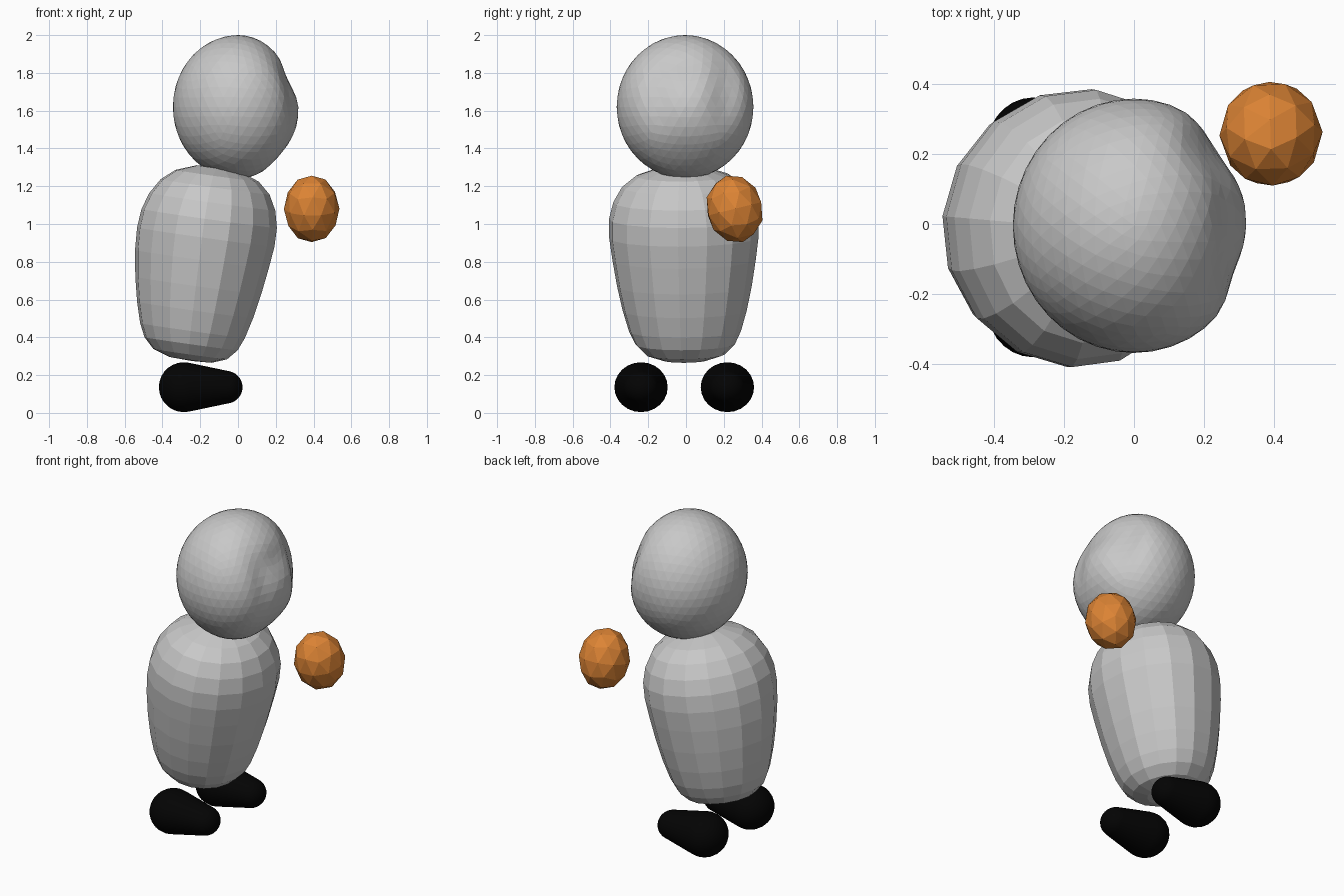
import bpy, bmesh, math
from mathutils import Matrix, Vector

if "Cube" in bpy.data.objects:
    bpy.data.objects.remove(bpy.data.objects["Cube"])


def material(name, rgb):
    m = bpy.data.materials.new(name)
    m.diffuse_color = (*rgb, 1)
    m.use_nodes = True
    m.node_tree.nodes["Principled BSDF"].inputs["Base Color"].default_value = m.diffuse_color
    return m


GREY = material("light grey", (0.58, 0.58, 0.58))
ORANGE = material("orange", (0.72, 0.23, 0.035))
BLACK = material("black", (0.001, 0.001, 0.001))


def finish(name, bm, mat, smooth=False):
    bmesh.ops.recalc_face_normals(bm, faces=bm.faces)
    for f in bm.faces:
        f.smooth = smooth
    me = bpy.data.meshes.new(name)
    bm.to_mesh(me)
    bm.free()
    me.materials.append(mat)
    ob = bpy.data.objects.new(name, me)
    bpy.context.collection.objects.link(ob)
    return ob


def lathe(profile, segments):
    """Closed solid of revolution about z; profile is (radius, height), ends on the axis."""
    bm = bmesh.new()
    rings = []
    for r, h in profile[1:-1]:
        angles = [2 * math.pi * i / segments for i in range(segments)]
        rings.append([bm.verts.new((r * math.cos(a), r * math.sin(a), h)) for a in angles])
    low = bm.verts.new((0, 0, profile[0][1]))
    high = bm.verts.new((0, 0, profile[-1][1]))
    for i in range(segments):
        j = (i + 1) % segments
        bm.faces.new((low, rings[0][j], rings[0][i]))
        bm.faces.new((high, rings[-1][i], rings[-1][j]))
        for a, b in zip(rings, rings[1:]):
            bm.faces.new((a[i], a[j], b[j], b[i]))
    return bm


# Body: faceted barrel, wider at the shoulders, leaning towards +x, fuller on the -x side
body_profile = [(0, -0.52), (0.12, -0.515), (0.21, -0.485), (0.265, -0.43), (0.298, -0.36),
                (0.33, -0.25), (0.358, -0.12), (0.381, 0.02), (0.397, 0.14), (0.396, 0.24),
                (0.372, 0.33), (0.325, 0.41), (0.25, 0.47), (0.13, 0.51), (0, 0.518)]
bm = lathe(body_profile, 16)
for v in bm.verts:
    if v.co.x < 0:
        v.co.x *= 1 + 0.12 * min(1, max(0, (0.5 - v.co.z) / 0.5))
bm.transform(Matrix.Translation((-0.175, -0.01, 0.79))
             @ Matrix.Rotation(math.radians(-5), 4, 'Z')
             @ Matrix.Rotation(math.radians(8), 4, 'Y')
             @ Matrix.Diagonal((0.89, 1, 1, 1)))
finish("body", bm, GREY)

# Head: egg with shallow eye sockets and a flattened brow on the +x side
bm = bmesh.new()
bmesh.ops.create_icosphere(bm, subdivisions=4, radius=1)
dents = [(0.21, 1.70, 0.05, 0.09, 0.2), (-0.15, 1.68, 0.028, 0.08, 0.19),
         (0.0, 1.78, 0.034, 0.15, 0.1), (0.0, 1.36, 0.012, 0.2, 0.09)]
for v in bm.verts:
    v.co = Vector((v.co.x * 0.345, v.co.y * 0.362 - 0.005, v.co.z * 0.38 + 1.62))
    if v.co.x > 0:
        front = min(1, v.co.x / 0.2)
        push = 0.022 * math.exp(-(v.co.y / 0.2) ** 2)
        for y, z, depth, wy, wz in dents:
            push += depth * math.exp(-((v.co.y - y) / wy) ** 2 - ((v.co.z - z) / wz) ** 2)
        v.co.x -= push * front
finish("head", bm, GREY)

# Feet: round heel tapering to a smaller round toe, along +x
R, r, length = 0.132, 0.086, 0.225
tilt = math.asin((R - r) / length)
steps = 8
foot_profile = []
for k in range(steps + 1):
    a = -math.pi / 2 + k * (math.pi / 2 + tilt) / steps
    foot_profile.append((R * math.cos(a), R * math.sin(a)))
for k in range(steps + 1):
    a = tilt + k * (math.pi / 2 - tilt) / steps
    foot_profile.append((r * math.cos(a), length + r * math.sin(a)))
for side, y in (("near", -0.238), ("far", 0.219)):
    bm = lathe(foot_profile, 24)
    bm.transform(Matrix.Translation((-0.287, y, 0.136))
                 @ Matrix.Diagonal((1, 1.07, 1, 1))
                 @ Matrix.Rotation(math.pi / 2, 4, 'Y'))
    finish("foot_" + side, bm, BLACK, True)

# Floating hand: low-poly orange ball, slightly taller than wide
bm = bmesh.new()
bmesh.ops.create_icosphere(bm, subdivisions=2, radius=1)
bm.transform(Matrix.Translation((0.39, 0.257, 1.08))
             @ Matrix.Rotation(math.radians(14), 4, 'X')
             @ Matrix.Diagonal((0.147, 0.151, 0.181, 1))
             @ Matrix.Rotation(math.radians(20), 4, 'Z'))
finish("hand", bm, ORANGE)
